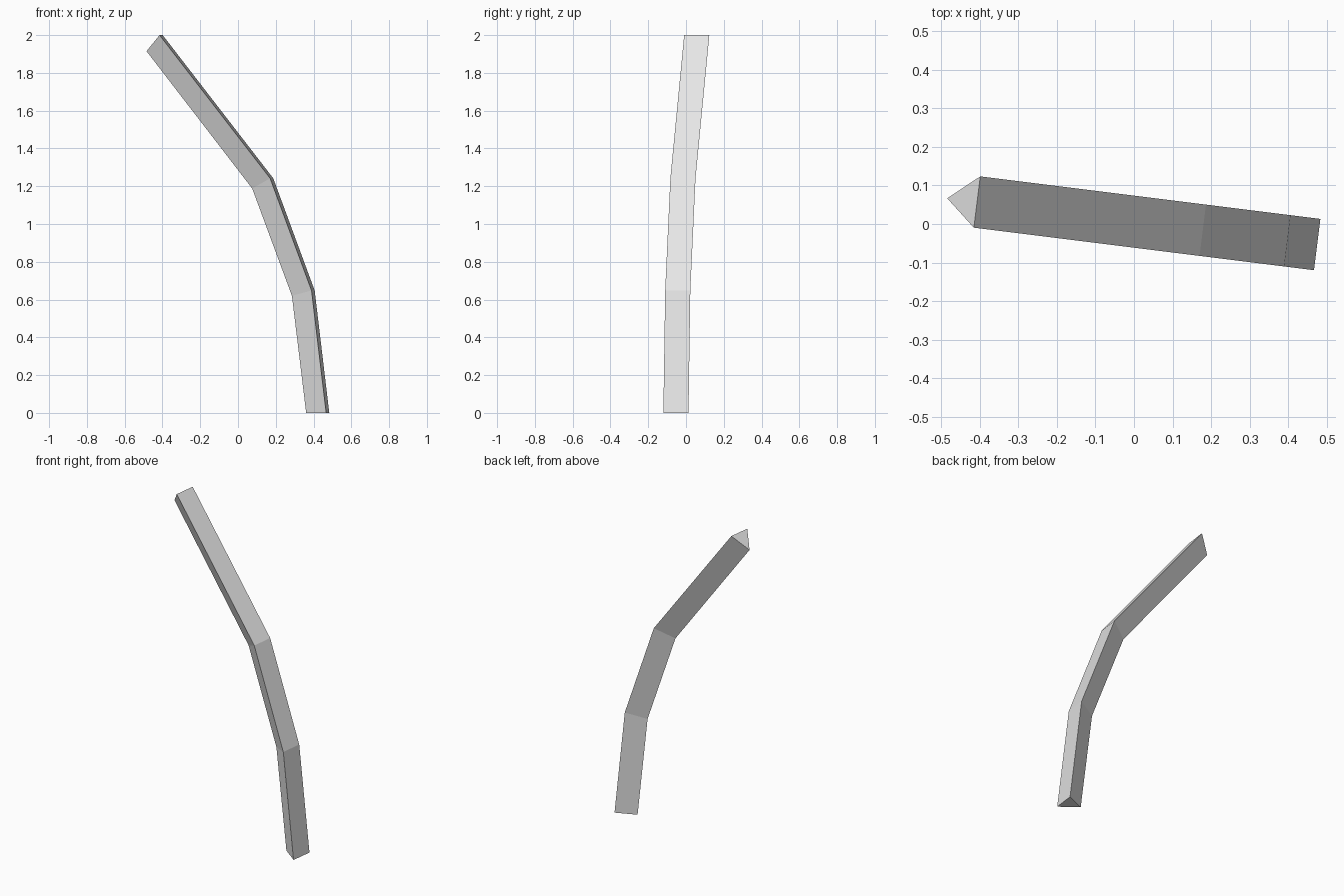
import bpy
import bmesh
from mathutils import Vector

default = bpy.data.objects.get("Cube")
if default:
    bpy.data.objects.remove(default, do_unlink=True)

# Single plain grey material
grey = bpy.data.materials.new("light_grey")
grey.use_nodes = True
colour = (0.8, 0.8, 0.8, 1.0)
grey.diffuse_color = colour
grey.node_tree.nodes["Principled BSDF"].inputs["Base Color"].default_value = colour

# Bend plane of the stem, and the direction across it
along = Vector((0.992, -0.124, 0))
across = Vector((0.124, 0.992, 0))
half_width = 0.067
offset = across * 0.006

# Each station: outer edge (reach, height), inner ridge (reach, height)
stations = [
    ((0.478, 0.0), (0.363, 0.0)),
    ((0.400, 0.648), (0.287, 0.62)),
    ((0.179, 1.242), (0.075, 1.188)),
    ((-0.411, 2.0), (-0.489, 1.915)),
]


def place(point, side):
    reach, height = point
    return along * reach + across * side + offset + Vector((0, 0, height))


# Three-sided stem swept through the stations and capped at both ends
bm = bmesh.new()
rings = [
    [bm.verts.new(place(outer, half_width)),
     bm.verts.new(place(outer, -half_width)),
     bm.verts.new(place(inner, 0))]
    for outer, inner in stations
]
for low, high in zip(rings, rings[1:]):
    for i in range(3):
        j = (i + 1) % 3
        bm.faces.new((low[i], low[j], high[j], high[i]))
bm.faces.new(rings[0])
bm.faces.new(rings[-1])
bmesh.ops.recalc_face_normals(bm, faces=bm.faces)

mesh = bpy.data.meshes.new("bent_stem")
bm.to_mesh(mesh)
bm.free()
mesh.materials.append(grey)
stem = bpy.data.objects.new("bent_stem", mesh)
bpy.context.collection.objects.link(stem)
